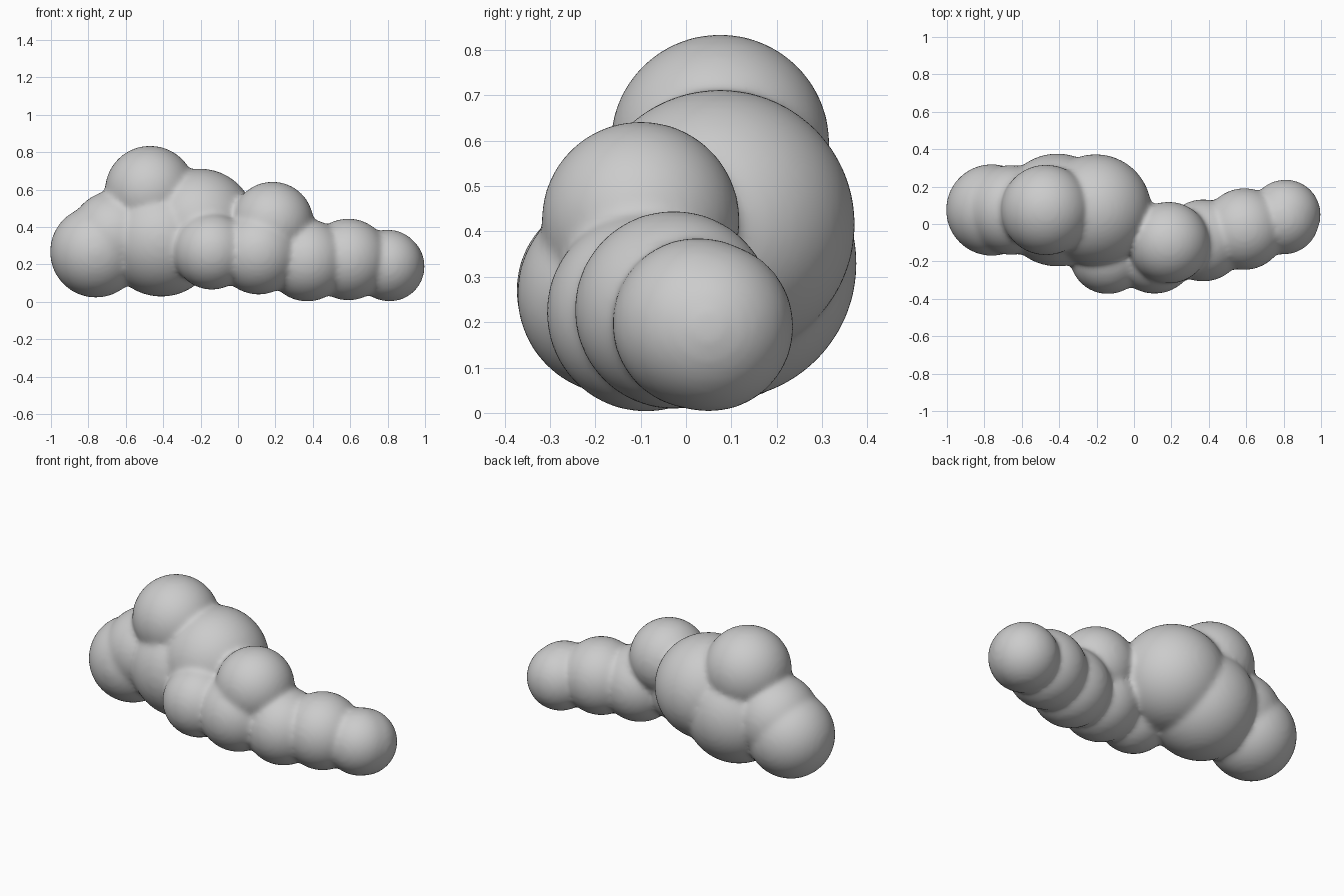
import bpy
import bmesh
from mathutils import Matrix

if "Cube" in bpy.data.objects:
    bpy.data.objects.remove(bpy.data.objects["Cube"])

# Puffs: x, y, z, radius
big_puffs = [
    (-0.76, 0.075, 0.268, 0.245),
    (-0.66, 0.075, 0.355, 0.24),
    (-0.41, 0.075, 0.33, 0.302),
    (-0.205, 0.075, 0.415, 0.298),
    (-0.47, 0.075, 0.593, 0.242),
]
small_puffs = [
    (-0.14, -0.17, 0.27, 0.205),
    (0.11, -0.15, 0.262, 0.223),
    (0.185, -0.10, 0.424, 0.219),
    (0.37, -0.088, 0.222, 0.22),
    (0.59, -0.027, 0.227, 0.219),
    (0.80, 0.027, 0.197, 0.19),
    (0.81, 0.05, 0.19, 0.188),
]

bm = bmesh.new()
for x, y, z, r in big_puffs + small_puffs:
    bmesh.ops.create_icosphere(bm, subdivisions=5, radius=r,
                               matrix=Matrix.Translation((x, y, z)))
mesh = bpy.data.meshes.new("cloud")
bm.to_mesh(mesh)
bm.free()
cloud = bpy.data.objects.new("cloud", mesh)
bpy.context.collection.objects.link(cloud)

# Fuse the puffs into one skin and soften the seams
remesh = cloud.modifiers.new("fuse", 'REMESH')
remesh.mode = 'VOXEL'
remesh.voxel_size = 0.014
remesh.use_smooth_shade = True
soften = cloud.modifiers.new("soften", 'SMOOTH')
soften.factor = 0.5
soften.iterations = 14
